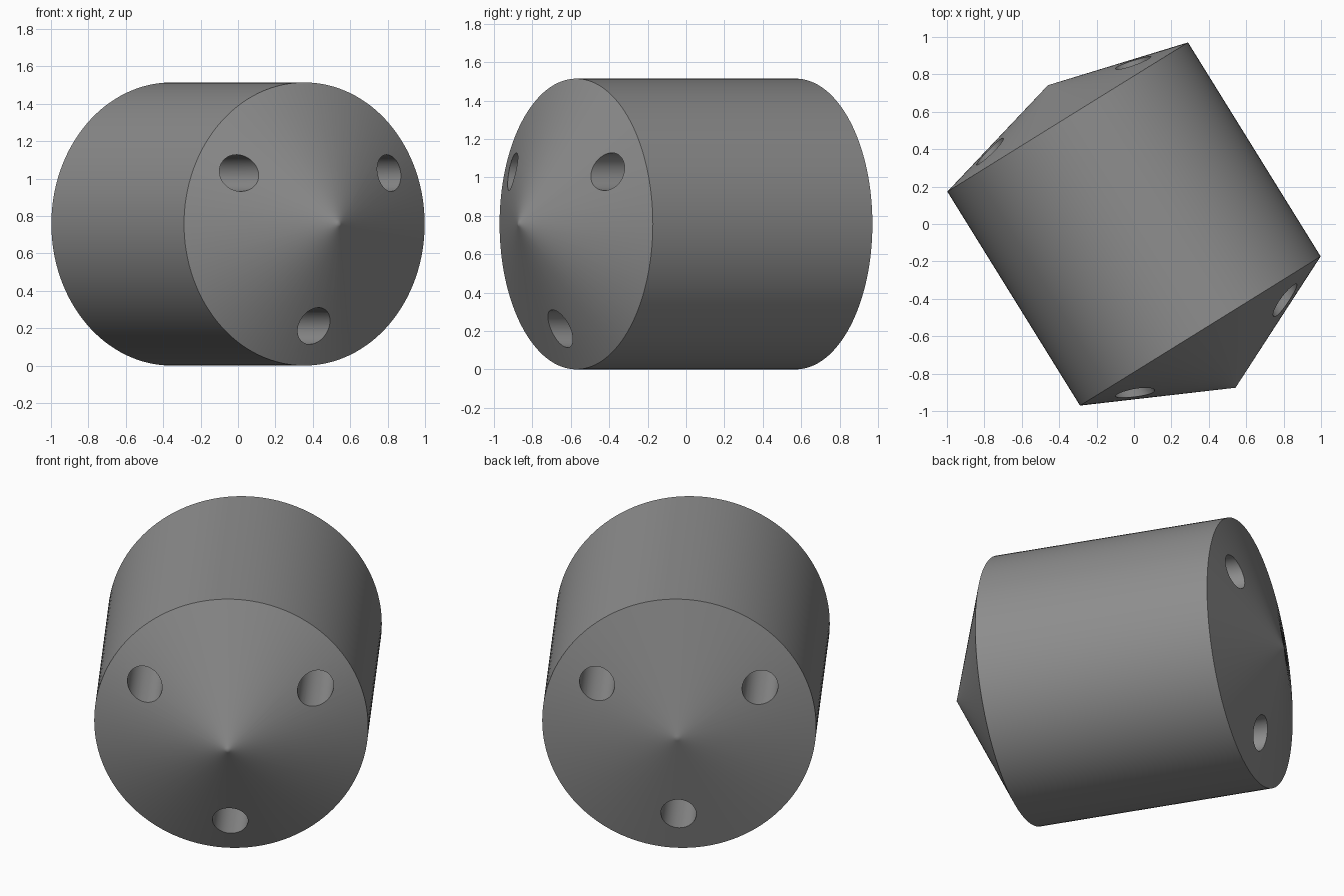
import bpy, bmesh, math
from mathutils import Vector, Matrix

if "Cube" in bpy.data.objects:
    bpy.data.objects.remove(bpy.data.objects["Cube"])

R, HALF = 0.757, 0.673            # barrel radius and half length
FRONT_TIP, BACK_TIP = 0.357, 0.20  # cone heights
HOLE_R, HOLE_DEPTH = 0.098, 0.45
SEG = 128

grey = bpy.data.materials.new("grey")
grey.diffuse_color = (0.27, 0.27, 0.27, 1)
grey.use_nodes = True
grey.node_tree.nodes["Principled BSDF"].inputs["Base Color"].default_value = grey.diffuse_color

# Local z runs along the barrel toward the front tip; local y stays up.
axis = Vector((0.527, -0.85, 0)).normalized()
up = Vector((0, 0, 1))
side = up.cross(axis)
place = Matrix((side, up, axis)).transposed().to_4x4()
place.translation = (0, 0, R)


def make_object(name, bm):
    bmesh.ops.recalc_face_normals(bm, faces=bm.faces)
    mesh = bpy.data.meshes.new(name)
    bm.to_mesh(mesh)
    bm.free()
    mesh.materials.append(grey)
    obj = bpy.data.objects.new(name, mesh)
    bpy.context.collection.objects.link(obj)
    return obj


# Barrel with a cone at each end, revolved from its profile
profile = [(0, -HALF - BACK_TIP), (0.015, -HALF - BACK_TIP * (1 - 0.015 / R)),
           (R, -HALF), (R, HALF),
           (0.015, HALF + FRONT_TIP * (1 - 0.015 / R)), (0, HALF + FRONT_TIP)]
bm = bmesh.new()
verts = [bm.verts.new((r, 0, z)) for r, z in profile]
edges = [bm.edges.new(pair) for pair in zip(verts, verts[1:])]
bmesh.ops.spin(bm, geom=verts + edges, cent=(0, 0, 0), axis=(0, 0, 1),
               angle=math.tau, steps=SEG, use_merge=True)
bmesh.ops.remove_doubles(bm, verts=bm.verts, dist=1e-5)
body = make_object("pointed_barrel", bm)

# Three blind holes drilled along the axis into each cone
bm = bmesh.new()
for sign, ring, tip in ((1, 0.545, FRONT_TIP), (-1, 0.52, BACK_TIP)):
    mouth = HALF + tip * (1 - ring / R)
    length = HOLE_DEPTH + 0.3
    for deg in (30, 150, 270):
        a = math.radians(deg)
        centre = Vector((ring * math.cos(a), ring * math.sin(a),
                         sign * (mouth - HOLE_DEPTH + length / 2)))
        bmesh.ops.create_cone(bm, cap_ends=True, segments=48, radius1=HOLE_R,
                              radius2=HOLE_R, depth=length,
                              matrix=Matrix.Translation(centre))
drill = make_object("hole_cutter", bm)
drill.hide_render = True

cut = body.modifiers.new("holes", 'BOOLEAN')
cut.operation = 'DIFFERENCE'
cut.solver = 'EXACT'
cut.object = drill
bpy.context.view_layer.objects.active = body
body.select_set(True)
bpy.ops.object.modifier_apply(modifier=cut.name)
bpy.data.objects.remove(drill)

body.data.transform(place)
bpy.ops.object.shade_smooth_by_angle(angle=math.radians(30))
